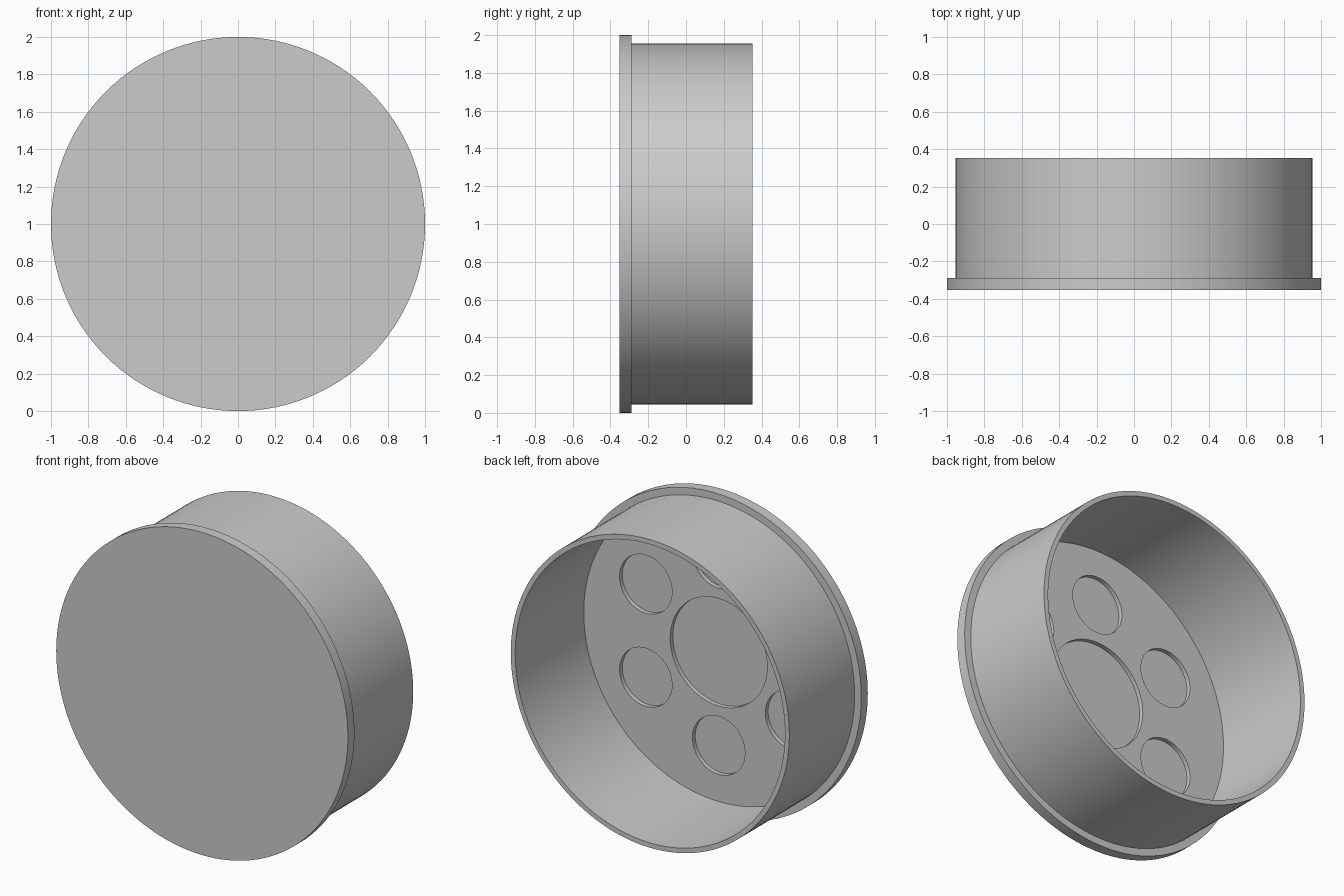
import bpy
import bmesh
from math import cos, sin, radians
from mathutils import Matrix, Vector

if "Cube" in bpy.data.objects:
    bpy.data.objects.remove(bpy.data.objects["Cube"], do_unlink=True)

CENTRE_Z = 1.0
SEGMENTS = 128
FLOOR_Y = -0.32
RECESS_Y = -0.347


def make_object(name, bm):
    bmesh.ops.recalc_face_normals(bm, faces=bm.faces)
    mesh = bpy.data.meshes.new(name)
    bm.to_mesh(mesh)
    bm.free()
    obj = bpy.data.objects.new(name, mesh)
    bpy.context.collection.objects.link(obj)
    return obj


def add_disc_cutter(bm, x, z, radius):
    """Cylinder along y, from the recess bottom to above the floor."""
    depth = 0.1
    place = Matrix.Translation((x, RECESS_Y + depth / 2, z)) @ Matrix.Rotation(radians(90), 4, "X")
    bmesh.ops.create_cone(bm, cap_ends=True, segments=64, radius1=radius,
                          radius2=radius, depth=depth, matrix=place)


# Single grey material
grey = bpy.data.materials.new("light_grey")
grey.use_nodes = True
colour = (0.6, 0.6, 0.6, 1.0)
grey.diffuse_color = colour
grey.node_tree.nodes["Principled BSDF"].inputs["Base Color"].default_value = colour

# Flanged cap: half section (radius, y) revolved around the y axis
section = [(0, -0.352), (1, -0.352), (1, -0.288), (0.955, -0.288),
           (0.955, 0.352), (0.925, 0.352), (0.925, FLOOR_Y), (0, FLOOR_Y)]
bm = bmesh.new()
verts = [bm.verts.new((r, y, CENTRE_Z)) for r, y in section]
edges = [bm.edges.new(pair) for pair in zip(verts, verts[1:])]
bmesh.ops.spin(bm, geom=verts + edges, cent=Vector((0, 0, CENTRE_Z)), axis=(0, 1, 0),
               angle=radians(360), steps=SEGMENTS, use_merge=True)
bmesh.ops.remove_doubles(bm, verts=bm.verts, dist=0.0001)
# Merge the fans on the flat ends into single faces
bmesh.ops.dissolve_limit(bm, angle_limit=radians(0.5), verts=bm.verts, edges=bm.edges)
cap = make_object("flanged_cap", bm)
cap.data.materials.append(grey)

# Shallow round recesses in the floor: one large, six small around it
bm = bmesh.new()
add_disc_cutter(bm, 0, CENTRE_Z, 0.333)
for i in range(6):
    a = radians(30 + 60 * i)
    add_disc_cutter(bm, 0.577 * cos(a), CENTRE_Z + 0.577 * sin(a), 0.18)
cutter = make_object("recess_cutter", bm)
cutter.data.materials.append(grey)
cutter.hide_render = True

cut = cap.modifiers.new("recesses", "BOOLEAN")
cut.operation = "DIFFERENCE"
cut.solver = "EXACT"
cut.object = cutter

# Apply the cut, then smooth the round walls
bpy.ops.object.select_all(action="DESELECT")
cap.select_set(True)
bpy.context.view_layer.objects.active = cap
bpy.ops.object.modifier_apply(modifier=cut.name)
bpy.data.objects.remove(cutter, do_unlink=True)
bpy.ops.object.shade_smooth_by_angle(angle=radians(30))
